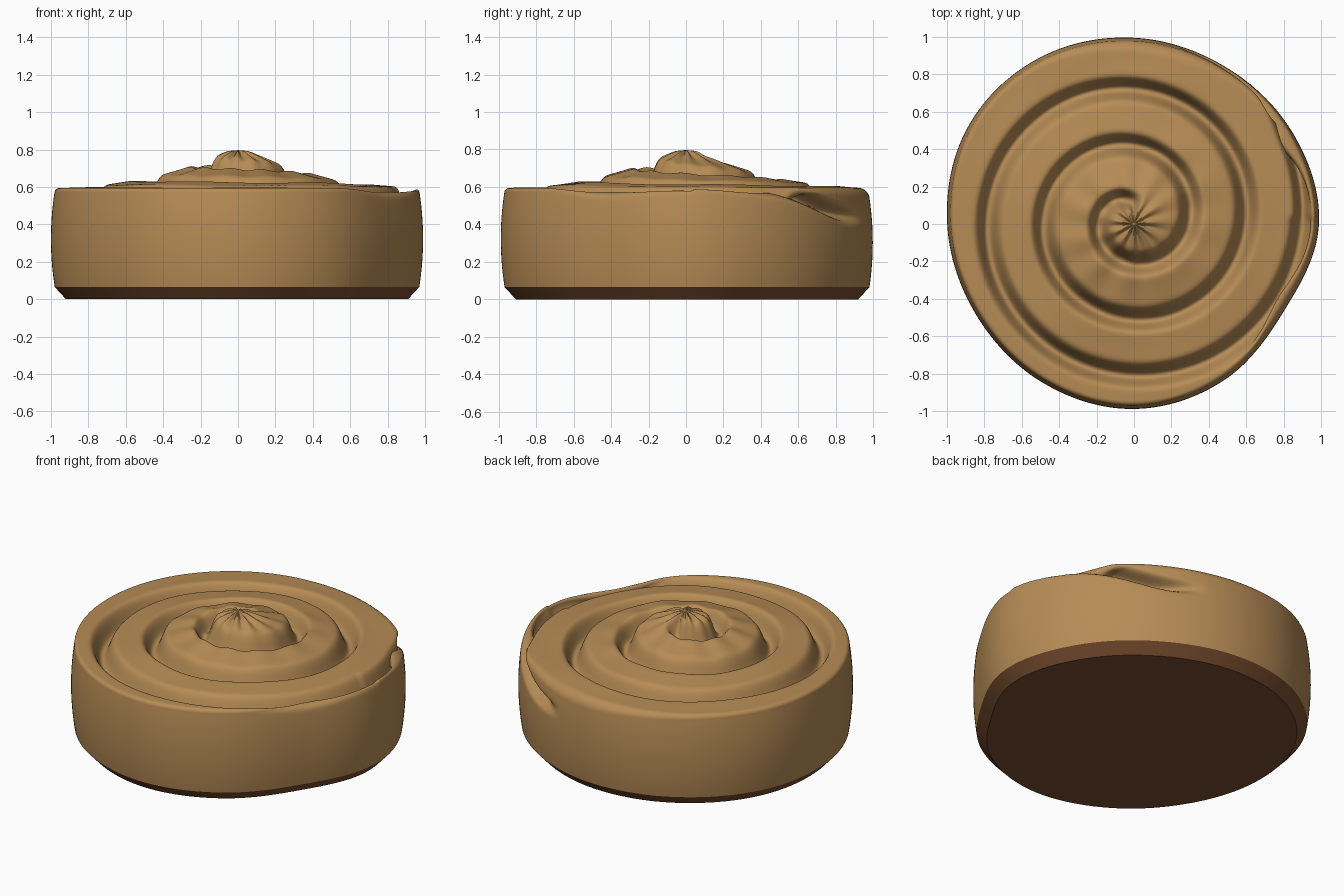
import bpy, bmesh, math
from math import sin, cos, pi, exp, hypot, atan2

if "Cube" in bpy.data.objects:
    bpy.data.objects.remove(bpy.data.objects["Cube"])

SEG = 256            # steps around the bun
TOP, CORNER, SIDE = 125, 8, 42
BASE_Z = 0.065       # top of the browned underside


def material(name, rgb):
    m = bpy.data.materials.new(name)
    m.diffuse_color = (*rgb, 1)
    m.use_nodes = True
    m.node_tree.nodes["Principled BSDF"].inputs["Base Color"].default_value = m.diffuse_color
    return m


dough = material("baked dough", (0.47, 0.262, 0.092))
crust = material("dark crust", (0.19, 0.075, 0.028))

# outline radius every 30 degrees, counter-clockwise from +x
RADII = [0.99, 0.98, 0.975, 1.0, 1.025, 1.03, 1.0, 0.975, 0.98, 0.99, 0.965, 0.928]


def outline(a):
    """Smooth cyclic interpolation of the uneven outline."""
    f = (a / (2 * pi) * 12) % 12
    i = int(f)
    t = f - i
    p0, p1, p2, p3 = (RADII[(i + k) % 12] for k in (-1, 0, 1, 2))
    return p1 + 0.5 * t * (p2 - p0 + t * (2 * p0 - 5 * p1 + 4 * p2 - p3
                                          + t * (3 * (p1 - p2) + p3 - p0)))


def smooth(a, b, x):
    t = min(1, max(0, (x - a) / (b - a)))
    return t * t * (3 - 2 * t)


def dome(r):
    return 0.582 + 0.215 * exp(-(r / 0.42) ** 1.3)


def bulge(z):
    d = (z - 0.33) / 0.26
    return 1 - 0.021 * d * d


def groove(x, y, z):
    """Depth of the spiral groove, which runs over the rim and down the side."""
    dx, dy = x + 0.015, y - 0.03
    s = hypot(dx, dy) + max(0, 0.575 - z)
    turn = (atan2(dy, dx) / (2 * pi)) % 1
    depth = 0
    for n in range(4):
        t = n + turn
        centre = 0.015 + 0.30 * t + 0.11 * smooth(3.07, 3.18, t)
        fade = smooth(0.12, 0.3, t) * (1 - smooth(3.14, 3.21, t))
        wide = 0.045 if t < 3 else 0.034
        depth = max(depth, 0.115 * fade * exp(-abs((s - centre) / wide) ** 2.4))
    return depth


def wrinkle(r, a):
    """Radial folds around the middle."""
    amp = 0.011 * smooth(0.0, 0.07, r) * exp(-(r / 0.2) ** 2)
    amp += 0.004 * smooth(0.2, 0.3, r) * (1 - smooth(0.4, 0.6, r))
    return amp * sin(11 * a + 5 * r) + 0.003 * smooth(0.3, 0.6, r) * sin(5 * a + 9 * r)


def column(a):
    """Points from the middle of the top, over the rim, down to the base."""
    R = outline(a)
    edge = R * bulge(0.585)
    c = 0.025 + 0.045 * exp(-((a - 1.45) / 0.55) ** 2)   # softer rim at the back
    zt = dome(edge - c)
    rows = [((edge - c) * i / TOP, None, 0, 1) for i in range(1, TOP + 1)]
    for i in range(1, CORNER + 1):
        t = pi / 2 * i / CORNER
        rows.append((edge - c + c * sin(t), zt - c + c * cos(t), sin(t), cos(t)))
    for i in range(1, SIDE + 1):
        z = zt - c + (BASE_Z - zt + c) * i / SIDE
        k = bulge(z) + (edge / R - bulge(zt - c)) * (1 - i / SIDE)
        rows.append((R * k, z, 1, 0))
    pts = []
    for r, z, nr, nz in rows:
        if z is None:
            z = dome(r) + wrinkle(r, a) * (1 - smooth(0.8, 0.95, r))
        d = groove(r * cos(a), r * sin(a), z)
        r2 = r - d * nr
        pts.append((r2 * cos(a), r2 * sin(a), z - d * nz))
    return pts


def skin(name, columns, mat, first=None, last=None, angle=None):
    """Join the columns into a closed-round skin with optional end caps."""
    bm = bmesh.new()
    grid = [[bm.verts.new(p) for p in col] for col in columns]
    n = len(grid)
    tip = bm.verts.new(first) if first else None
    for i in range(n):
        A, B = grid[i], grid[(i + 1) % n]
        if tip:
            bm.faces.new((tip, A[0], B[0]))
        for j in range(len(A) - 1):
            bm.faces.new((A[j], A[j + 1], B[j + 1], B[j]))
    if last:
        bm.faces.new([col[-1] for col in reversed(grid)])
    me = bpy.data.meshes.new(name)
    bm.to_mesh(me)
    bm.free()
    me.materials.append(mat)
    ob = bpy.data.objects.new(name, me)
    bpy.context.collection.objects.link(ob)
    bpy.context.view_layer.objects.active = ob
    ob.select_set(True)
    bpy.ops.object.shade_smooth_by_angle(angle=angle)
    ob.select_set(False)
    return ob


angles = [2 * pi * i / SEG for i in range(SEG)]

# rolled dough
skin("rolled_bun", [column(a) for a in angles], dough,
     first=(0, 0, dome(0)), angle=math.radians(75))

# bevelled, browned underside
def base_column(a):
    R = outline(a)
    return [(r * cos(a), r * sin(a), z)
            for r, z in ((R * bulge(BASE_Z), BASE_Z), (R * bulge(BASE_Z) - 0.06, 0))]


skin("browned_base", [base_column(a) for a in angles], crust,
     last=True, angle=math.radians(30))
